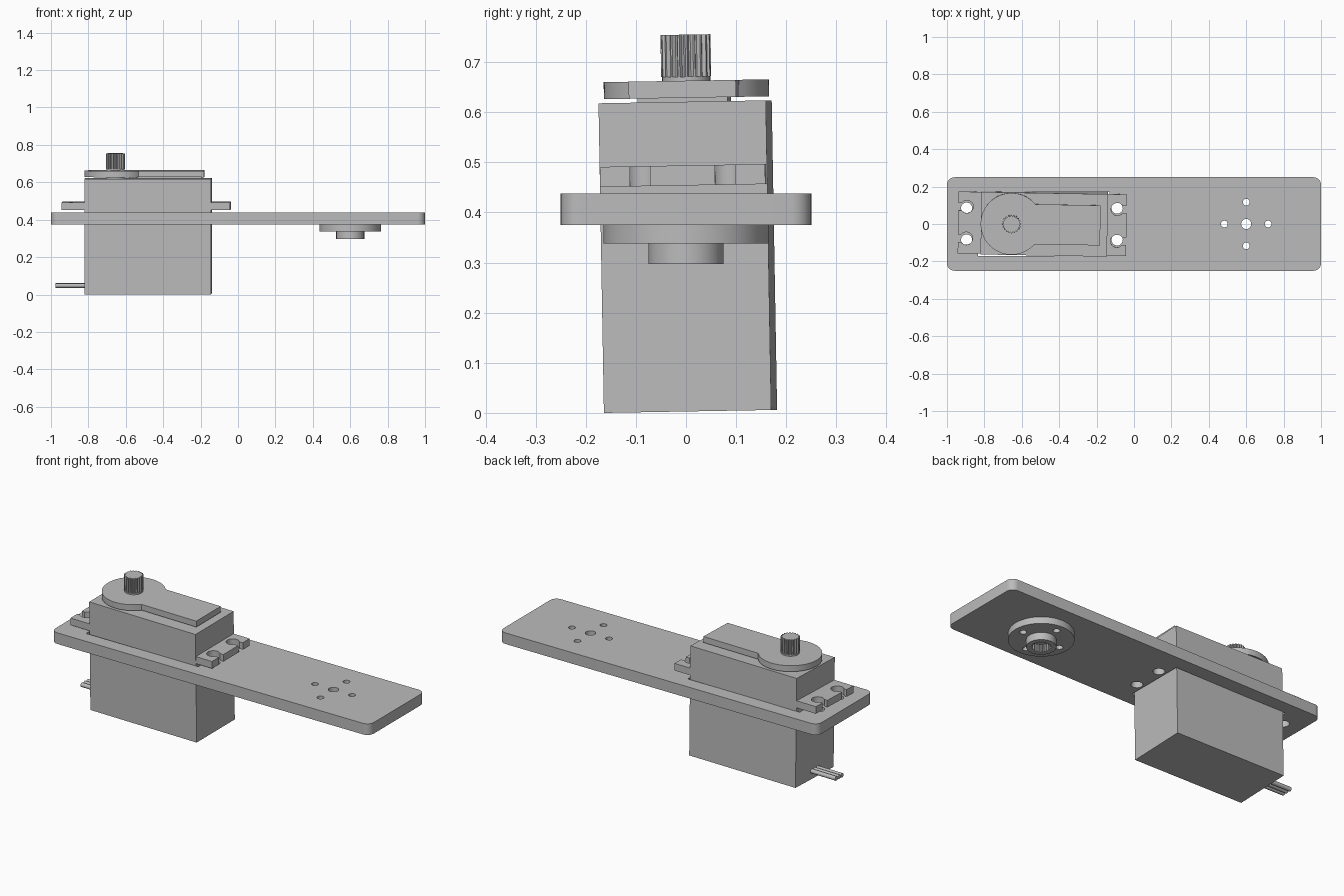
import bpy, bmesh
from math import sin, cos, asin, pi, radians
from mathutils import Matrix

if "Cube" in bpy.data.objects:
    bpy.data.objects.remove(bpy.data.objects["Cube"])

GREY = (0.5, 0.5, 0.5, 1)
mat = bpy.data.materials.new("matte grey")
mat.use_nodes = True
mat.diffuse_color = GREY
mat.node_tree.nodes["Principled BSDF"].inputs["Base Color"].default_value = GREY


# Outline helpers
def arc(cx, cy, r, a0, a1, n):
    return [(cx + r * cos(a0 + (a1 - a0) * i / n),
             cy + r * sin(a0 + (a1 - a0) * i / n)) for i in range(n + 1)]


def circle(cx, cy, r, n=32):
    return arc(cx, cy, r, 0, 2 * pi, n)[:-1]


def rect(x0, x1, y0, y1):
    return [(x0, y0), (x1, y0), (x1, y1), (x0, y1)]


def spline_teeth(cx, cy, outer, inner, teeth=20):
    """Toothed ring with flat crests and roots."""
    pts = []
    for i in range(teeth * 4):
        r = outer if i % 4 < 2 else inner
        a = 2 * pi * i / (teeth * 4)
        pts.append((cx + r * cos(a), cy + r * sin(a)))
    return pts


def slab(name, loops, z0, z1, matrix=Matrix()):
    """Extrude a flat outline (first loop) with holes (other loops)."""
    curve = bpy.data.curves.new(name, 'CURVE')
    curve.dimensions = '2D'
    curve.fill_mode = 'BOTH'
    curve.extrude = (z1 - z0) / 2
    for loop in loops:
        s = curve.splines.new('POLY')
        s.points.add(len(loop) - 1)
        for p, (x, y) in zip(s.points, loop):
            p.co = (x, y, 0, 1)
        s.use_cyclic_u = True
    temp = bpy.data.objects.new(name + "_outline", curve)
    bpy.context.collection.objects.link(temp)
    graph = bpy.context.evaluated_depsgraph_get()
    mesh = bpy.data.meshes.new_from_object(temp.evaluated_get(graph))
    bpy.data.objects.remove(temp)
    bpy.data.curves.remove(curve)

    bm = bmesh.new()
    bm.from_mesh(mesh)
    bmesh.ops.remove_doubles(bm, verts=bm.verts, dist=1e-5)
    bm.transform(matrix @ Matrix.Translation((0, 0, (z0 + z1) / 2)))
    bmesh.ops.recalc_face_normals(bm, faces=bm.faces)
    bm.to_mesh(mesh)
    bm.free()
    mesh.name = name
    mesh.materials.clear()
    mesh.materials.append(mat)
    ob = bpy.data.objects.new(name, mesh)
    bpy.context.collection.objects.link(ob)
    bpy.ops.object.select_all(action='DESELECT')
    ob.select_set(True)
    bpy.context.view_layer.objects.active = ob
    bpy.ops.object.shade_smooth_by_angle(angle=radians(25))
    return ob


# Link plate: rounded corners, motor window, screw holes and coupler holes
HUB_X = 0.6
R = 0.04
outline = []
for i, (sx, sy) in enumerate([(1, 1), (-1, 1), (-1, -1), (1, -1)]):
    outline += arc(sx * (1 - R), sy * (0.25 - R), R, i * pi / 2, (i + 1) * pi / 2, 8)
bolt_holes = [circle(HUB_X + 0.117 * cos(k * pi / 2), 0.117 * sin(k * pi / 2), 0.018, 20)
              for k in range(4)]
centre_hole = circle(HUB_X, 0, 0.027, 24)
mount_holes = [circle(x, y, 0.03, 24) for x in (-0.895, -0.09) for y in (-0.085, 0.085)]
slab("link_plate",
     [outline, rect(-0.835, -0.13, -0.171, 0.171), centre_hole] + bolt_holes + mount_holes,
     0.375, 0.438)

# Coupler under the far end of the plate
slab("coupler_flange", [circle(HUB_X, 0, 0.165, 64), centre_hole] + bolt_holes, 0.338, 0.375)
slab("coupler_hub", [circle(HUB_X, 0, 0.075, 48), spline_teeth(HUB_X, 0, 0.05, 0.044)],
     0.297, 0.338)

# The motor sits slightly crooked in the plate
motor = (Matrix.Translation((-0.48, 0.009, 0.003))
         @ Matrix.Rotation(radians(1), 4, 'X') @ Matrix.Rotation(radians(-1), 4, 'Z'))

slab("motor_body", [rect(-0.338, 0.338, -0.167, 0.167)], 0, 0.618, motor)


# Mounting ears with keyhole slots open to the outer ends
def keyhole(cx, cy, end, side):
    """Slot in from the end, round the hole and back out, going up or down in y."""
    w, r = 0.02, 0.034
    a = asin(w / r)
    if side > 0:
        ring = arc(cx, cy, r, -a, a - 2 * pi, 24)
    else:
        ring = arc(cx, cy, r, pi - a, a - pi, 24)
    return [(end, cy - side * w)] + ring + [(end, cy + side * w)]


ears = [(0.44, -0.165)]
for y in (-0.085, 0.085):
    ears += keyhole(0.39, y, 0.44, 1)
ears += [(0.44, 0.165), (-0.46, 0.165)]
for y in (0.085, -0.085):
    ears += keyhole(-0.415, y, -0.46, -1)
ears.append((-0.46, -0.165))
slab("mounting_ears", [ears], 0.451, 0.491, motor)

# Gear cover: round head running into a straight arm
SX = -0.175
a = asin(0.107 / 0.165)
cover = arc(SX, 0, 0.165, a, 2 * pi - a, 56) + [(0.3, -0.107), (0.3, 0.107)]
slab("gear_cover", [cover], 0.626, 0.66, motor)
slab("cover_base", [rect(-0.1, 0.29, -0.09, 0.09)], 0.617, 0.627, motor)

# Output shaft
slab("shaft_collar", [circle(SX, 0, 0.048, 40)], 0.617, 0.668, motor)
slab("output_shaft", [spline_teeth(SX, 0, 0.05, 0.043)], 0.668, 0.752, motor)

# Three lead wires
for i, y in enumerate((-0.025, 0, 0.025)):
    place = motor @ Matrix.Translation((0, y, 0.045)) @ Matrix.Rotation(pi / 2, 4, 'Y')
    slab("lead_wire_%d" % (i + 1), [circle(0, 0, 0.012, 16)], -0.495, -0.33, place)
